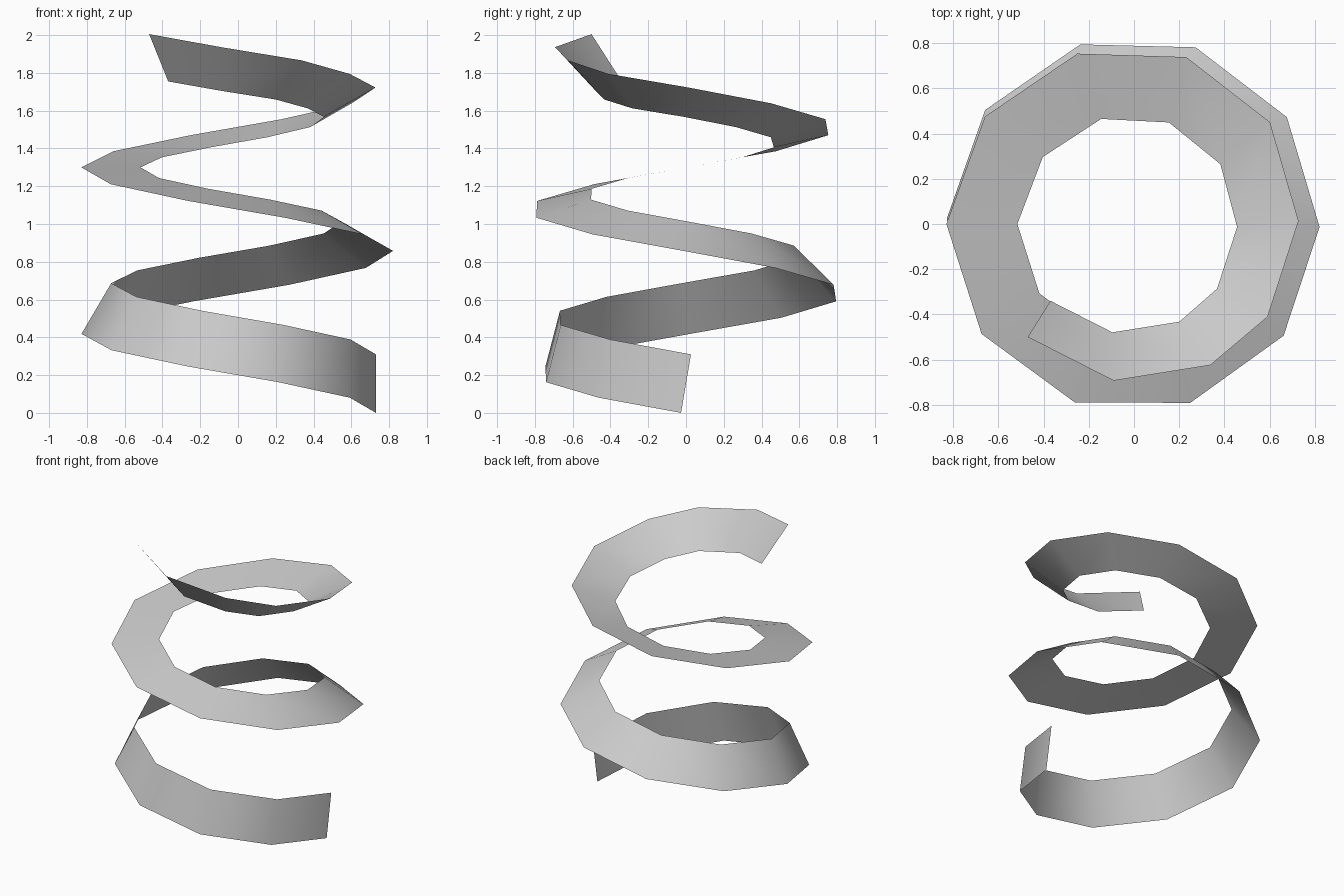
import bpy
import bmesh
from math import radians, sin, cos
from mathutils import Vector

cube = bpy.data.objects.get("Cube")
if cube:
    bpy.data.objects.remove(cube, do_unlink=True)

# One plain grey for the whole ribbon
grey = bpy.data.materials.new("plain_grey")
grey.use_nodes = True
colour = (0.6, 0.6, 0.6, 1.0)
grey.diffuse_color = colour
grey.node_tree.nodes["Principled BSDF"].inputs["Base Color"].default_value = colour

STEPS = 24          # ten steps per turn
HALF_WIDTH = 0.157
PITCH = radians(9.6)
# (step, radius, height) of the ribbon's centre line
KEYS = [(0, 0.73, 0.155), (5, 0.75, 0.5525), (10, 0.685, 0.935),
        (15, 0.673, 1.30), (20, 0.592, 1.645), (24, 0.594, 1.88)]


def centre_line(step):
    """Radius and height between the two nearest keys."""
    for (a, r0, z0), (b, r1, z1) in zip(KEYS, KEYS[1:]):
        if step <= b:
            t = (step - a) / (b - a)
            return r0 + (r1 - r0) * t, z0 + (z1 - z0) * t


# Ribbon winds clockwise while turning from upright to overhanging
bm = bmesh.new()
rows = []
for step in range(STEPS + 1):
    angle = radians(-36 * step + (9 if step > 21 else 0))
    twist = radians(6 * step)
    radius, height = centre_line(step)
    radial = Vector((cos(angle), sin(angle), 0))
    travel = Vector((sin(angle), -cos(angle), 0))
    upright = Vector((0, 0, cos(PITCH))) - travel * sin(PITCH)
    half = (upright * cos(twist) - radial * sin(twist)) * HALF_WIDTH
    middle = radial * radius + Vector((0, 0, height))
    rows.append((bm.verts.new(middle - half), bm.verts.new(middle + half)))

for (low, high), (next_low, next_high) in zip(rows, rows[1:]):
    bm.faces.new((low, high, next_high, next_low)).smooth = True

mesh = bpy.data.meshes.new("spiral_ribbon")
bm.to_mesh(mesh)
bm.free()
mesh.materials.append(grey)
ribbon = bpy.data.objects.new("spiral_ribbon", mesh)
bpy.context.collection.objects.link(ribbon)
